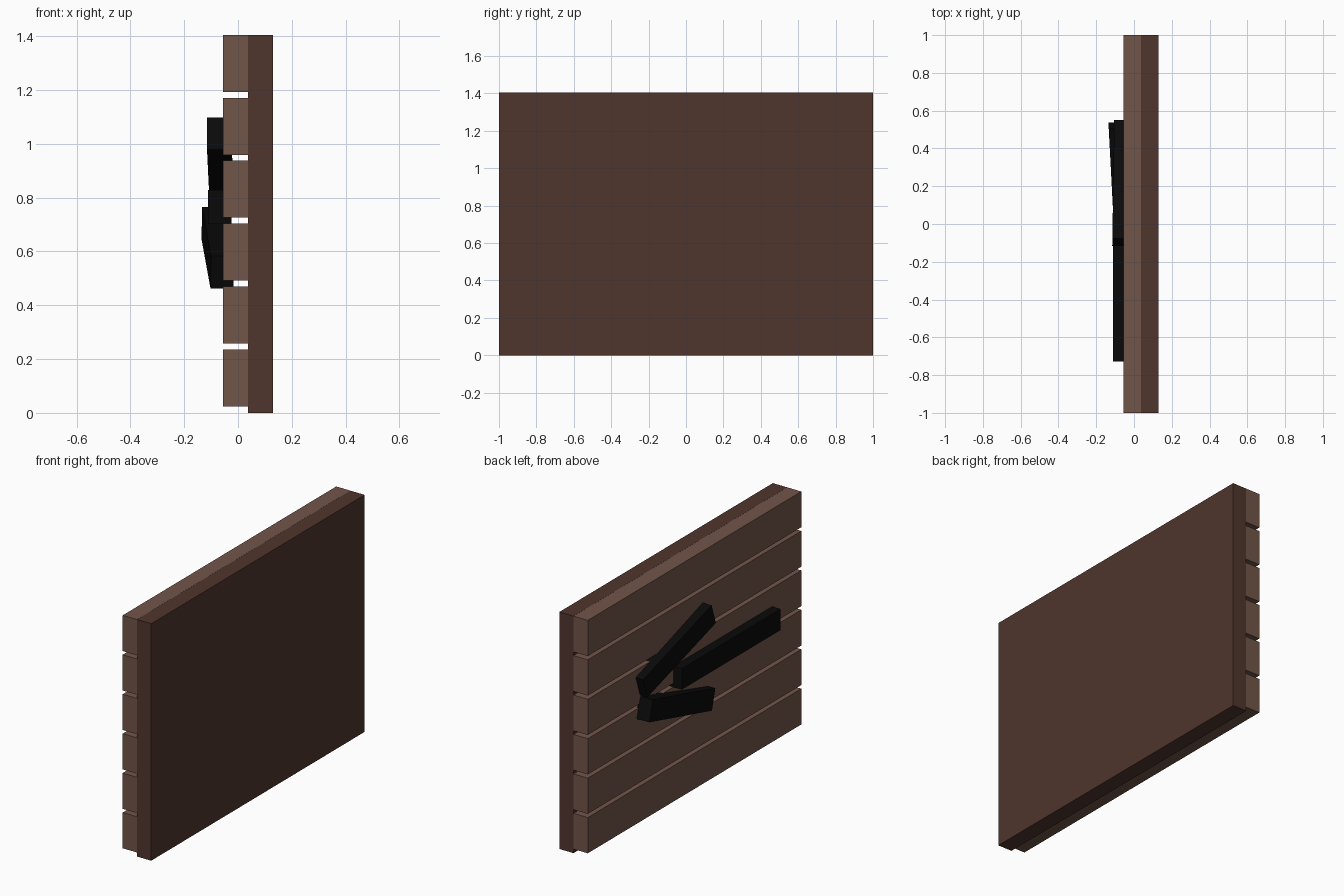
import bpy
from math import radians

if "Cube" in bpy.data.objects:
    bpy.data.objects.remove(bpy.data.objects["Cube"])


def material(name, rgb):
    m = bpy.data.materials.new(name)
    m.diffuse_color = (*rgb, 1)
    m.use_nodes = True
    m.node_tree.nodes["Principled BSDF"].inputs["Base Color"].default_value = m.diffuse_color
    return m


def box(name, size, center, mat, rot=(0, 0, 0)):
    bpy.ops.mesh.primitive_cube_add(size=1)
    ob = bpy.context.object
    ob.name = name
    # bake the size into the mesh, keep the rotation on the object
    for v in ob.data.vertices:
        v.co = [c * s for c, s in zip(v.co, size)]
    ob.location = center
    ob.rotation_euler = [radians(a) for a in rot]
    ob.data.materials.append(mat)
    return ob


dark_wood = material("dark_wood", (0.08, 0.036, 0.026))
light_wood = material("light_wood", (0.165, 0.09, 0.066))
black = material("black_paint", (0.003, 0.003, 0.003))

# Solid backing board
box("back_panel", (0.093, 2.0, 1.405), (0.084, 0, 0.7025), dark_wood)

# Six horizontal planks with narrow gaps
PITCH, HEIGHT = 0.2338, 0.212
for i in range(6):
    z = 0.024 + HEIGHT / 2 + i * PITCH
    box(f"plank_{i + 1}", (0.093, 2.0, HEIGHT), (-0.0095, 0, z), light_wood)

# Arrow: level shaft and two slightly crooked head bars pointing to +y
T, W = 0.086, 0.125
box("arrow_shaft", (T, 0.925, W), (-0.068, -0.265, 0.765), black)
box("arrow_head_upper", (T, 0.66, W), (-0.067, 0.217, 0.937), black, (-18, 0, -0.9))
box("arrow_head_lower", (T, 0.66, W), (-0.075, 0.205, 0.614), black, (16, 0, 3))
